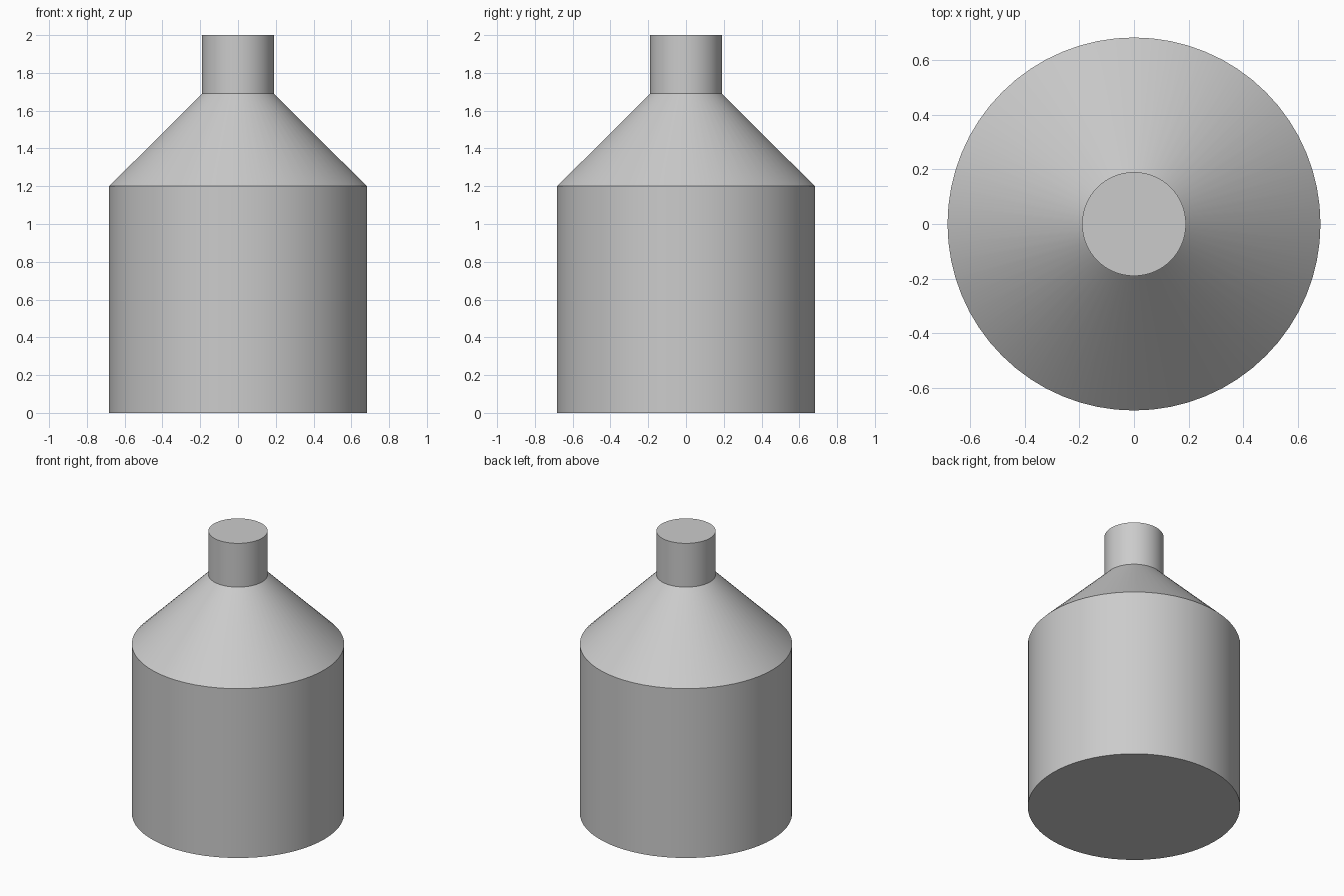
import bpy
import bmesh
import math

cube = bpy.data.objects.get("Cube")
if cube:
    bpy.data.objects.remove(cube, do_unlink=True)

SEGMENTS = 64
BODY_RADIUS, NECK_RADIUS = 0.682, 0.19
SHOULDER_Z, NECK_Z, TOP_Z = 1.2, 1.69, 2.0

grey = bpy.data.materials.new("plain grey")
grey.use_nodes = True
colour = (0.6, 0.6, 0.6, 1)
grey.diffuse_color = colour
grey.node_tree.nodes["Principled BSDF"].inputs["Base Color"].default_value = colour

# Outline of the bottle, from the base up: body, sloped shoulder, neck
profile = [(BODY_RADIUS, 0), (BODY_RADIUS, SHOULDER_Z),
           (NECK_RADIUS, NECK_Z), (NECK_RADIUS, TOP_Z)]

bm = bmesh.new()
rings = []
for radius, z in profile:
    angles = [math.tau * i / SEGMENTS for i in range(SEGMENTS)]
    rings.append([bm.verts.new((radius * math.cos(a), radius * math.sin(a), z))
                  for a in angles])

# Walls between neighbouring rings
for low, high in zip(rings, rings[1:]):
    for i in range(SEGMENTS):
        j = (i + 1) % SEGMENTS
        bm.faces.new((low[i], low[j], high[j], high[i]))

# Flat base and closed top
bm.faces.new(reversed(rings[0]))
bm.faces.new(rings[-1])

mesh = bpy.data.meshes.new("bottle")
bm.to_mesh(mesh)
bm.free()
mesh.materials.append(grey)
bottle = bpy.data.objects.new("bottle", mesh)
bpy.context.collection.objects.link(bottle)

# Smooth round walls, sharp rims
bpy.ops.object.select_all(action="DESELECT")
bottle.select_set(True)
bpy.context.view_layer.objects.active = bottle
bpy.ops.object.shade_smooth_by_angle(angle=math.radians(30))
